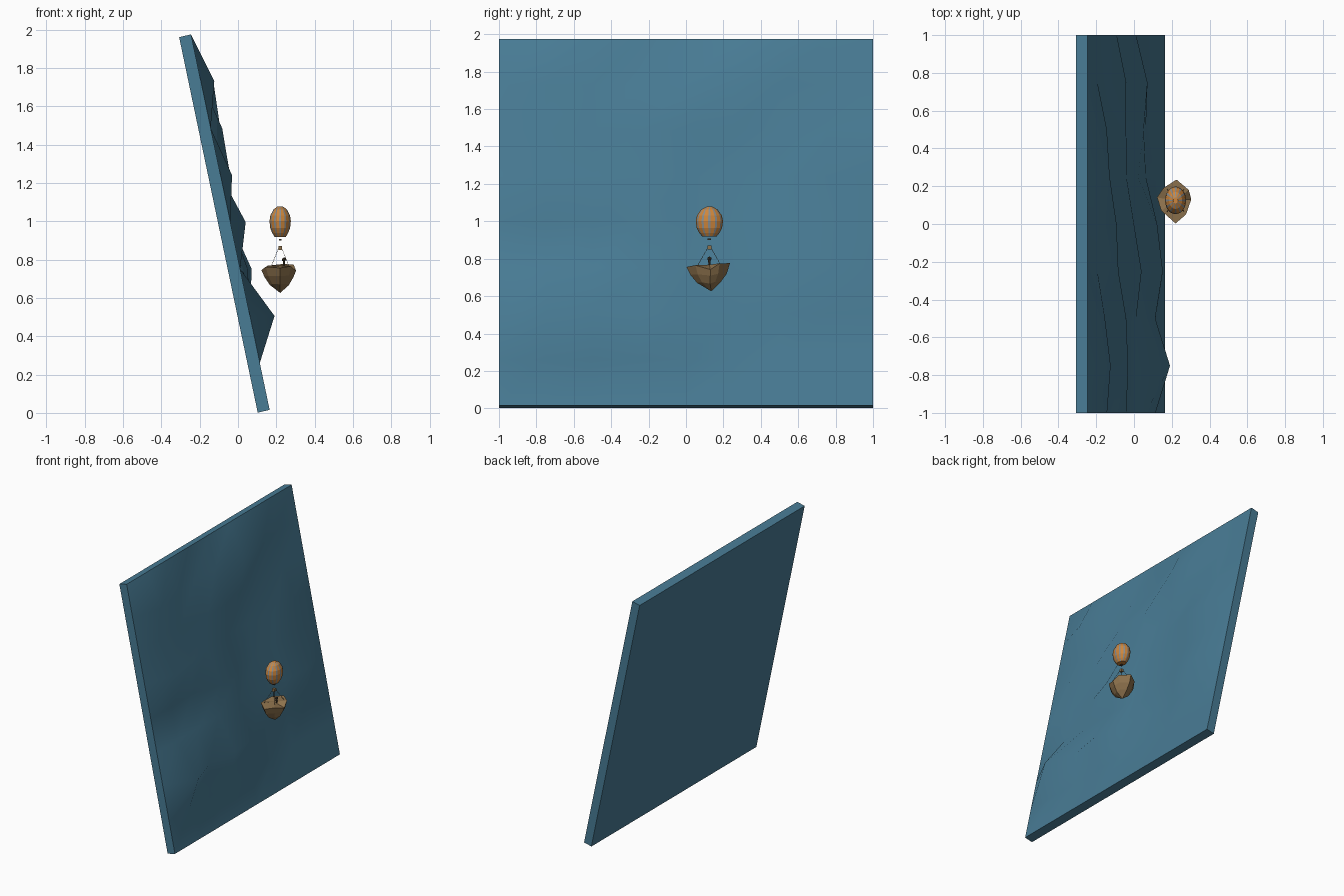
import bpy, bmesh, math
from mathutils import Vector

if "Cube" in bpy.data.objects:
    bpy.data.objects.remove(bpy.data.objects["Cube"])

def material(name, col):
    m = bpy.data.materials.new(name)
    m.diffuse_color = (*col, 1)
    m.use_nodes = True
    m.node_tree.nodes["Principled BSDF"].inputs["Base Color"].default_value = m.diffuse_color
    return m

BLUE = material("slate_blue", (0.065, 0.20, 0.30))
ORANGE = material("orange_cloth", (0.62, 0.24, 0.045))
GREY = material("grey_cloth", (0.25, 0.27, 0.28))
ROCK = material("brown_rock", (0.27, 0.17, 0.075))
DARK = material("dark_brown", (0.07, 0.05, 0.03))

def finish(name, bm, mats, smooth=None):
    bmesh.ops.recalc_face_normals(bm, faces=bm.faces)
    me = bpy.data.meshes.new(name)
    bm.to_mesh(me)
    bm.free()
    ob = bpy.data.objects.new(name, me)
    bpy.context.collection.objects.link(ob)
    for m in mats:
        me.materials.append(m)
    if smooth:
        bpy.ops.object.select_all(action='DESELECT')
        bpy.context.view_layer.objects.active = ob
        ob.select_set(True)
        bpy.ops.object.shade_smooth_by_angle(angle=math.radians(smooth))
    return ob

def loft(bm, rings):
    """Bridge a list of equally sized vertex rings."""
    for a, b in zip(rings, rings[1:]):
        n = len(a)
        for i in range(n):
            bm.faces.new((a[i], a[(i + 1) % n], b[(i + 1) % n], b[i]))

# Leaning wall: 8 x 8 front grid with bumps, plain back and sides
N = 8
BOTTOM, TOP, BACK = Vector((0.165, 0, 0.016)), Vector((-0.245, 0, 1.975)), Vector((-0.062, 0, -0.015))
bumps = {2: {1: .128, 2: .05, 3: .09, 4: .06},
         3: {5: .01, 6: .04, 7: .06},
         4: {3: .08, 4: .04},
         5: {1: .06, 2: .05, 6: .05, 7: .05},
         6: {3: .06, 4: .05},
         7: {1: .07, 2: .04, 5: .065, 6: .05}}
bm = bmesh.new()
g = []
for r in range(N + 1):
    base = BOTTOM.lerp(TOP, r / N)
    g.append([bm.verts.new(base + Vector((bumps.get(r, {}).get(c, 0), -1 + 2 * c / N, 0)))
              for c in range(N + 1)])
for r in range(N):
    for c in range(N):
        bm.faces.new((g[r][c], g[r][c + 1], g[r + 1][c + 1], g[r + 1][c]))
back = [bm.verts.new(p + BACK + Vector((0, y, 0))) for p, y in
        ((BOTTOM, -1), (BOTTOM, 1), (TOP, 1), (TOP, -1))]
bm.faces.new(back)
edges = [g[0], [row[N] for row in g], g[N][::-1], [row[0] for row in g][::-1]]
for i, e in enumerate(edges):
    bm.faces.new(list(e) + [back[(i + 1) % 4], back[i]])
finish("leaning_wall", bm, [BLUE], 50)

# Balloon envelope with narrow grey stripes
CX, CY = 0.22, 0.125
profile = [(.22, 1.078), (.62, 1.062), (.92, 1.03), (1, 1.0), (.93, .965), (.74, .938), (.52, .918)]
bm = bmesh.new()
angles = []
for i in range(12):
    a = math.tau * i / 12
    angles += [a - .09, a + .09]
rings = [[bm.verts.new((CX + .056 * s * math.cos(a), CY + .073 * s * math.sin(a), z)) for a in angles]
         for s, z in profile]
loft(bm, rings)
for f in bm.faces:
    f.material_index = 1 if f.index < 0 else 0
bm.faces.ensure_lookup_table()
for k, f in enumerate(bm.faces):
    f.material_index = 1 if k % 2 == 0 else 0
bm.faces.new(rings[0])
bm.faces.new(rings[-1])
finish("balloon_envelope", bm, [ORANGE, GREY])

# Burner and basket under the balloon
def box(name, loc, size, mat):
    bm = bmesh.new()
    bmesh.ops.create_cube(bm, size=1)
    for v in bm.verts:
        v.co = Vector(loc) + Vector([v.co[i] * size[i] for i in range(3)])
    return finish(name, bm, [mat])

box("burner", (CX, CY, .904), (.014, .018, .008), DARK)
box("basket", (CX, CY, .86), (.02, .022, .02), ROCK)

# Floating rock: uneven top ring, waist ring, pointed base
outline = [(.303, .13, .742), (.29, .18, .775), (.225, .235, .776), (.155, .19, .768),
           (.122, .14, .745), (.145, .07, .762), (.22, .003, .756), (.275, .05, .765)]
bm = bmesh.new()
top = [bm.verts.new(p) for p in outline]
def shrink(s, z):
    return [bm.verts.new((.22 + (x - .22) * s, .128 + (y - .128) * s, z + (h - .76) * .3))
            for x, y, h in outline]
upper, lower = shrink(.84, .715), shrink(.55, .672)
loft(bm, [top, upper, lower])
for ring, tip in ((top, (.22, .125, .768)), (lower, (.22, .135, .626))):
    p = bm.verts.new(tip)
    for i in range(8):
        bm.faces.new((ring[i], ring[(i + 1) % 8], p))
finish("floating_rock", bm, [ROCK])

# Thin ropes: balloon to basket, basket to rock
def rod(name, a, b, r):
    a, b = Vector(a), Vector(b)
    bm = bmesh.new()
    bmesh.ops.create_cone(bm, cap_ends=True, segments=4, radius1=r, radius2=r, depth=(b - a).length)
    q = (b - a).to_track_quat('Z', 'Y')
    for v in bm.verts:
        v.co = q @ v.co + (a + b) / 2
    finish(name, bm, [DARK])

for sx in (-1, 1):
    for sy in (-1, 1):
        rod("mooring_rope", (CX + sx * .01, CY + sy * .01, .856),
            (CX + sx * .045, CY + sy * .06, .768), .0012)

# Small standing figure on the rock
bm = bmesh.new()
bmesh.ops.create_icosphere(bm, subdivisions=1, radius=.012)
bmesh.ops.translate(bm, verts=bm.verts, vec=(.24, .125, .80))
finish("figure_head", bm, [DARK])
bm = bmesh.new()
bmesh.ops.create_cone(bm, cap_ends=True, segments=6, radius1=.004, radius2=.008, depth=.03)
bmesh.ops.translate(bm, verts=bm.verts, vec=(.24, .125, .78))
finish("figure_body", bm, [DARK])
